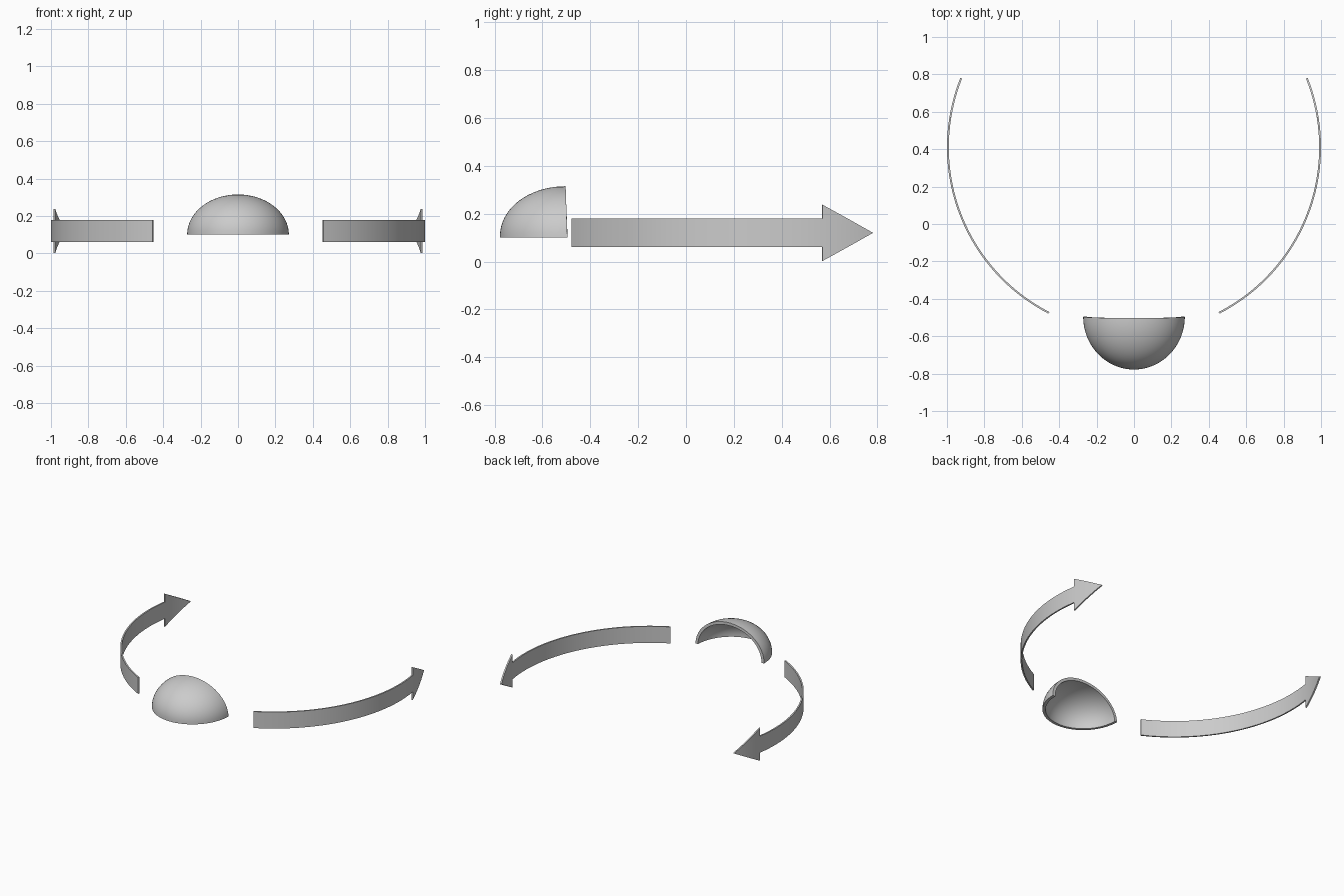
import bpy, bmesh, math

if "Cube" in bpy.data.objects:
    bpy.data.objects.remove(bpy.data.objects["Cube"])

grey = bpy.data.materials.new("light grey")
grey.diffuse_color = (0.6, 0.6, 0.6, 1)
grey.use_nodes = True
grey.node_tree.nodes["Principled BSDF"].inputs["Base Color"].default_value = grey.diffuse_color


def finish(name, bm, thickness, offset, mirror=False):
    """Turn a sheet into a thin, smooth-shaded solid."""
    bmesh.ops.remove_doubles(bm, verts=bm.verts, dist=1e-5)
    mesh = bpy.data.meshes.new(name)
    bm.to_mesh(mesh)
    bm.free()
    ob = bpy.data.objects.new(name, mesh)
    bpy.context.collection.objects.link(ob)
    mesh.materials.append(grey)
    bpy.ops.object.select_all(action='DESELECT')
    ob.select_set(True)
    bpy.context.view_layer.objects.active = ob
    sol = ob.modifiers.new("thickness", 'SOLIDIFY')
    sol.thickness, sol.offset = thickness, offset
    bpy.ops.object.modifier_apply(modifier=sol.name)
    if mirror:
        mir = ob.modifiers.new("mirror", 'MIRROR')
        mir.use_axis = (True, False, False)
        bpy.ops.object.modifier_apply(modifier=mir.name)
    bpy.ops.object.shade_smooth_by_angle(angle=math.radians(35))
    return ob


# Quarter-ellipsoid shell, open below and behind
SEG, RINGS = 32, 16
bm = bmesh.new()
grid = []
for j in range(RINGS + 1):
    lat = math.pi / 2 * j / RINGS
    grid.append([bm.verts.new((
        0.252 * math.cos(lat) * math.cos(math.pi * (1 + i / SEG)),
        -0.495 - 0.008 * math.sin(lat)
        + 0.263 * math.cos(lat) * math.sin(math.pi * (1 + i / SEG)),
        0.10 + 0.195 * math.sin(lat))) for i in range(SEG + 1)])
for j in range(RINGS):
    for i in range(SEG):
        if j == RINGS - 1:      # fan at the pole
            bm.faces.new((grid[j][i], grid[j][i + 1], grid[j + 1][i]))
        else:
            bm.faces.new((grid[j][i], grid[j][i + 1],
                          grid[j + 1][i + 1], grid[j + 1][i]))
finish("dome_shell", bm, 0.02, 1)

# Curved arrows: a strip along an arc, widened at the head, then mirrored
R, CY, CZ = 0.995, 0.41, 0.12
START, NECK, TIP = (math.radians(a) for a in (-62.8, 9.2, 21.8))
SHAFT, HEAD = 28, 6
rows = (-0.118, -0.059, 0.059, 0.118)
bm = bmesh.new()


def point(angle, z):
    return bm.verts.new((R * math.cos(angle), CY + R * math.sin(angle), CZ + z))


def strip(angles, heights, taper):
    """Grid of faces along the arc; taper gives the height scale per column."""
    cols = [[point(a, h * t) for h in heights] for a, t in zip(angles, taper)]
    for c, d in zip(cols, cols[1:]):
        for k in range(len(heights) - 1):
            bm.faces.new((c[k], d[k], d[k + 1], c[k + 1]))


# shaft
strip([START + (NECK - START) * i / SHAFT for i in range(SHAFT + 1)],
      rows[1:3], [1] * (SHAFT + 1))
# head, nearly closed at the tip
strip([NECK + (TIP - NECK) * i / HEAD for i in range(HEAD + 1)],
      rows, [max(1 - i / HEAD, 0.004) for i in range(HEAD + 1)])
finish("curved_arrows", bm, 0.01, 0, mirror=True)
